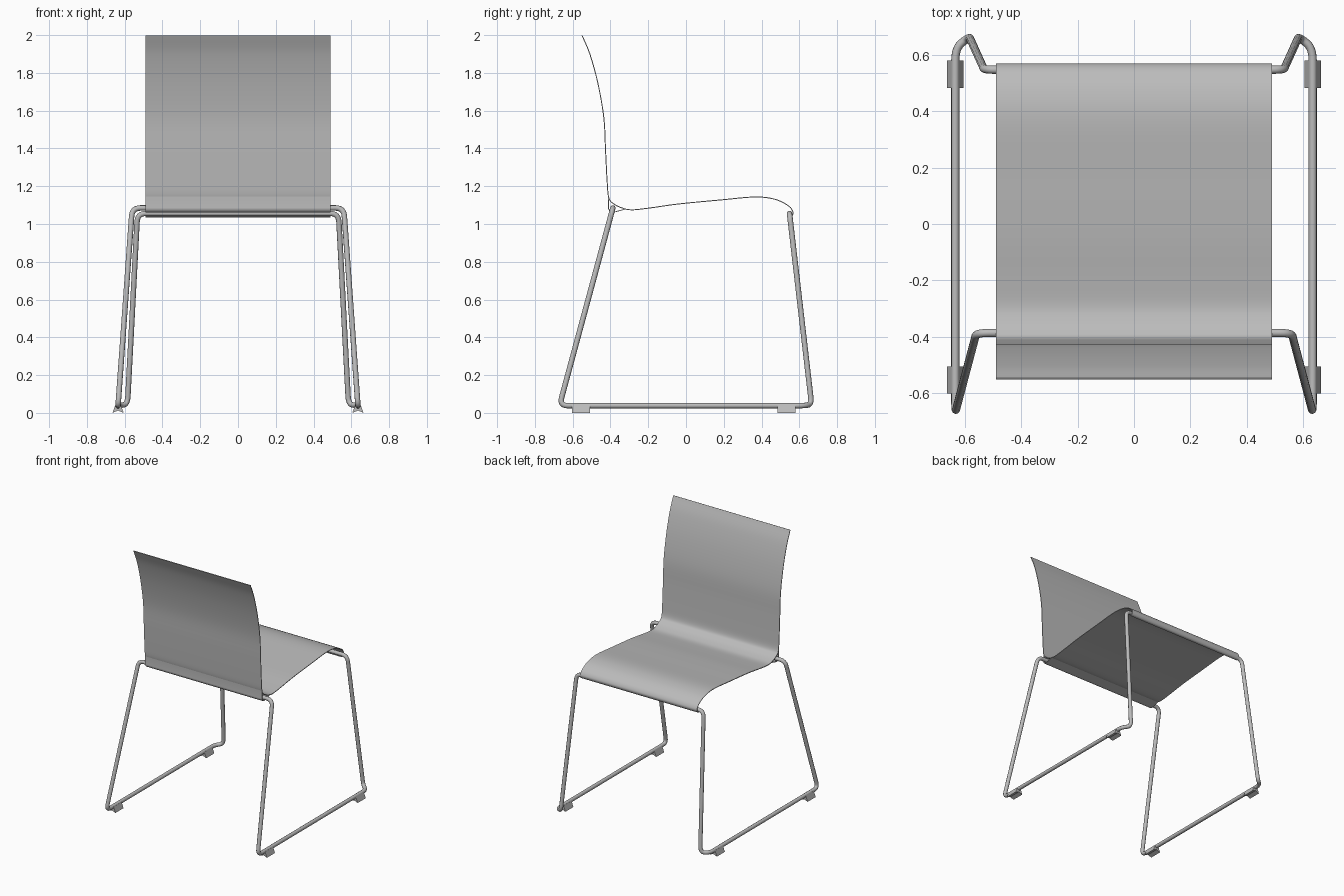
import bpy
import bmesh
import math
from mathutils import Vector

if "Cube" in bpy.data.objects:
    bpy.data.objects.remove(bpy.data.objects["Cube"], do_unlink=True)

# One grey for everything
grey = bpy.data.materials.new("plain grey")
grey.use_nodes = True
COLOUR = (0.5, 0.5, 0.5, 1)
grey.diffuse_color = COLOUR
grey.node_tree.nodes["Principled BSDF"].inputs["Base Color"].default_value = COLOUR

TUBE = 0.0145
HALF_WIDTH = 0.49
BACK_BAR = Vector((0.56, -0.387, 1.085))
FRONT_BAR = Vector((0.532, 0.548, 1.056))


def add_object(name, data):
    obj = bpy.data.objects.new(name, data)
    bpy.context.collection.objects.link(obj)
    data.materials.append(grey)
    return obj


def select_only(obj):
    bpy.ops.object.select_all(action='DESELECT')
    obj.select_set(True)
    bpy.context.view_layer.objects.active = obj


def smooth_line(points, steps=6):
    """Catmull-Rom curve through the points."""
    pts = [Vector(p) for p in points]
    pts = [2 * pts[0] - pts[1]] + pts + [2 * pts[-1] - pts[-2]]
    line = []
    for a, b, c, d in zip(pts, pts[1:], pts[2:], pts[3:]):
        for i in range(steps):
            t = i / steps
            line.append(b + 0.5 * t * (c - a + t * (2 * a - 5 * b + 4 * c - d
                                                    + t * (3 * (b - c) + d - a))))
    return line + [pts[-2]]


def sheet(name, line, thickness):
    """Thin sheet: a side profile (y, z) swept across the width."""
    mesh = bpy.data.meshes.new(name)
    verts = [(x, p.x, p.y) for p in line for x in (-HALF_WIDTH, HALF_WIDTH)]
    faces = [(2 * i, 2 * i + 1, 2 * i + 3, 2 * i + 2) for i in range(len(line) - 1)]
    mesh.from_pydata(verts, [], faces)
    obj = add_object(name, mesh)
    solid = obj.modifiers.new("thickness", 'SOLIDIFY')
    solid.thickness = thickness
    solid.offset = 0
    select_only(obj)
    bpy.ops.object.modifier_apply(modifier=solid.name)
    bpy.ops.object.shade_smooth_by_angle(angle=math.radians(35))
    return obj


def round_corners(points, reach=0.045, steps=6):
    """Replace each corner of a closed path with a short arc."""
    path = []
    for i, p in enumerate(points):
        ends = []
        for q in (points[i - 1], points[(i + 1) % len(points)]):
            leg = q - p
            ends.append(p + leg.normalized() * min(reach, leg.length * 0.45))
        for s in range(steps + 1):
            t = s / steps
            path.append(ends[0] * (1 - t) ** 2 + p * 2 * t * (1 - t) + ends[1] * t ** 2)
    return path


# Seat and backrest: one bent sheet
sheet("seat_and_backrest", smooth_line([
    (-0.55, 1.998), (-0.508, 1.897), (-0.466, 1.743), (-0.435, 1.563),
    (-0.426, 1.39), (-0.418, 1.235), (-0.409, 1.14), (-0.383, 1.107),
    (-0.339, 1.085), (-0.286, 1.075), (-0.19, 1.085), (-0.04, 1.106),
    (0.18, 1.127), (0.365, 1.143), (0.47, 1.131), (0.54, 1.098),
    (0.566, 1.065), (0.56, 1.042), (0.545, 1.037)]), 0.005)

# Fold of the sheet that wraps the rear bar
wrap = [Vector((-0.411, 1.15))]
for k in range(13):
    a = math.radians(170 + k * 10)
    wrap.append(Vector((BACK_BAR.y + 0.023 * math.cos(a), BACK_BAR.z + 0.023 * math.sin(a))))
wrap.append(Vector((-0.32, 1.079)))
sheet("rear_bar_wrap", wrap, 0.004)

# Sled frame: one closed bent tube
half = [FRONT_BAR, Vector((0.585, 0.665, 0.045)), Vector((0.635, 0.625, 0.038)),
        Vector((0.635, -0.67, 0.038)), BACK_BAR]
mirrored = [Vector((-p.x, p.y, p.z)) for p in reversed(half)]
path = round_corners(half + mirrored)
curve = bpy.data.curves.new("sled_frame", 'CURVE')
curve.dimensions = '3D'
curve.bevel_depth = TUBE
curve.bevel_resolution = 3
spline = curve.splines.new('POLY')
spline.points.add(len(path) - 1)
for point, p in zip(spline.points, path):
    point.co = (*p, 1)
spline.use_cyclic_u = True
spline.use_smooth = True
add_object("sled_frame", curve)

# Feet: flared blocks under the runners
for side, x in (("left", 0.635), ("right", -0.635)):
    for end, y in (("front", -0.555), ("back", 0.532)):
        bm = bmesh.new()
        profile = [(-0.03, 0), (0, 0.012), (0.03, 0), (0.014, 0.042), (-0.014, 0.042)]
        face = bm.faces.new([bm.verts.new((x + u, y - 0.048, v)) for u, v in profile])
        new = bmesh.ops.extrude_face_region(bm, geom=[face])["geom"]
        bmesh.ops.translate(bm, vec=(0, 0.096, 0),
                            verts=[g for g in new if isinstance(g, bmesh.types.BMVert)])
        bmesh.ops.recalc_face_normals(bm, faces=bm.faces)
        mesh = bpy.data.meshes.new(f"{end}_{side}_foot")
        bm.to_mesh(mesh)
        bm.free()
        add_object(mesh.name, mesh)
